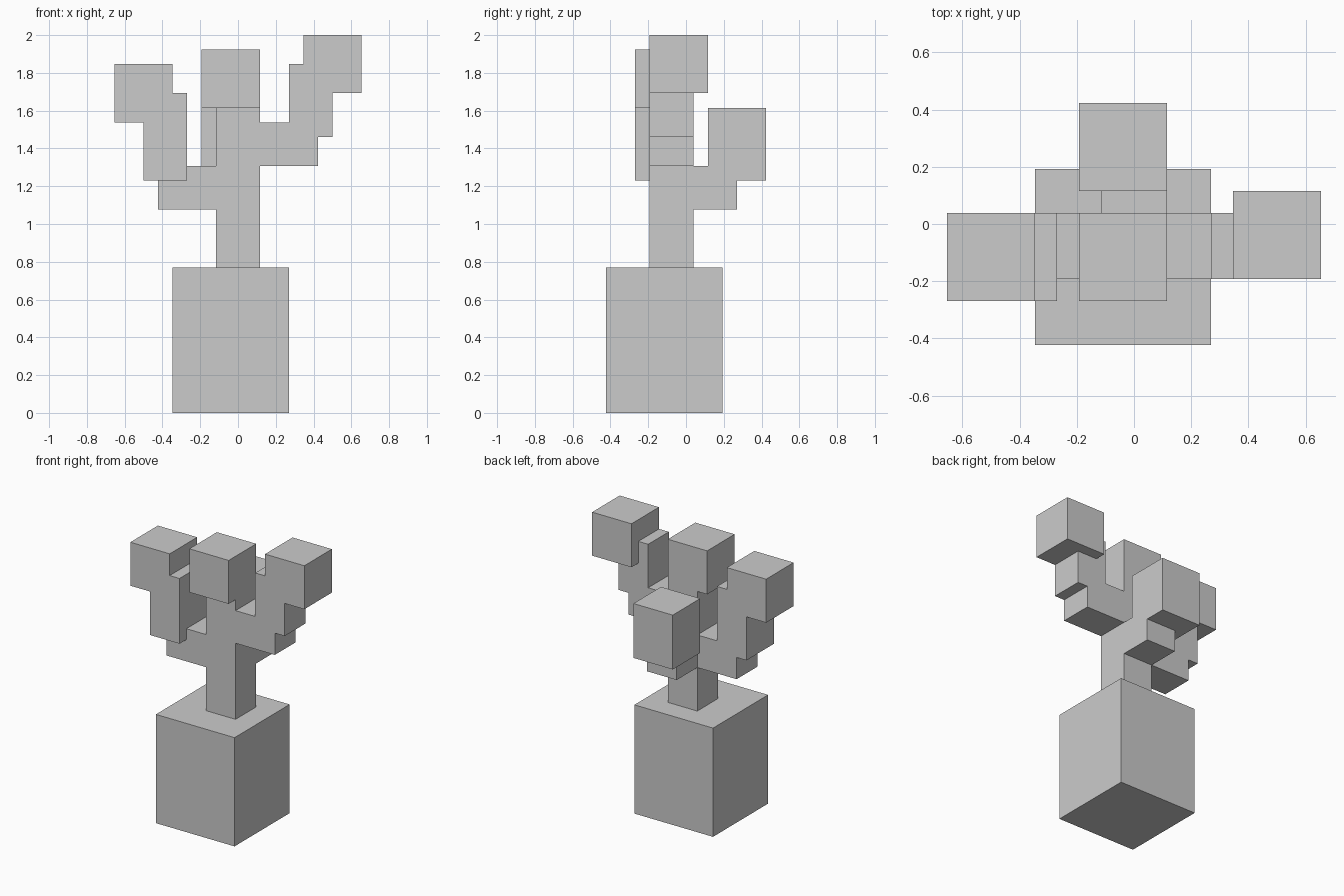
import bpy, bmesh
from mathutils import Vector

if "Cube" in bpy.data.objects:
    bpy.data.objects.remove(bpy.data.objects["Cube"])

U = 1 / 13  # one block unit


def prism(name, profile, span, axis="y"):
    """Extrude a (horizontal, z) block profile along the given axis."""
    lo, hi = span

    def point(h, z, d):
        return Vector((h, d, z) if axis == "y" else (d, h, z)) * U

    bm = bmesh.new()
    face = bm.faces.new([bm.verts.new(point(h, z, lo)) for h, z in profile])
    ext = bmesh.ops.extrude_face_region(bm, geom=[face], use_keep_orig=True)
    moved = [g for g in ext["geom"] if isinstance(g, bmesh.types.BMVert)]
    bmesh.ops.translate(bm, verts=moved, vec=point(0, 0, hi - lo))
    bmesh.ops.recalc_face_normals(bm, faces=bm.faces)
    mesh = bpy.data.meshes.new(name)
    bm.to_mesh(mesh)
    bm.free()
    obj = bpy.data.objects.new(name, mesh)
    bpy.context.collection.objects.link(obj)
    return obj


def box(name, x, y, z):
    return prism(name, [(x[0], z[0]), (x[1], z[0]), (x[1], z[1]), (x[0], z[1])], y)


# Planter and trunk
box("planter", (-4.5, 3.5), (-5.5, 2.5), (0, 10))
box("trunk", (-1.5, 1.5), (-2.5, 0.5), (10, 21))
box("trunk_foliage", (-2.5, 1.5), (-3.5, 0.5), (21, 25))

# Left branch and its stepped foliage
prism("left_branch", [(-1.5, 14), (-5.5, 14), (-5.5, 16), (-3.5, 16),
                      (-3.5, 17), (-1.5, 17)], (-2.5, 0.5))
prism("left_foliage", [(-6.5, 16), (-3.5, 16), (-3.5, 22), (-4.5, 22), (-4.5, 24),
                       (-8.5, 24), (-8.5, 20), (-6.5, 20)], (-3.5, 0.5))

# Right branch climbing in steps to its foliage
prism("right_branch", [(1.5, 17), (5.5, 17), (5.5, 19), (6.5, 19), (6.5, 22),
                       (4.5, 22), (4.5, 24), (3.5, 24), (3.5, 20), (1.5, 20)], (-2.5, 0.5))
box("right_foliage", (4.5, 8.5), (-2.5, 1.5), (22, 26))

# Back branch and foliage
prism("back_branch", [(0.5, 14), (3.5, 14), (3.5, 16), (1.5, 16),
                      (1.5, 17), (0.5, 17)], (-1.5, 1.5), axis="x")
box("back_foliage", (-2.5, 1.5), (1.5, 5.5), (16, 21))
